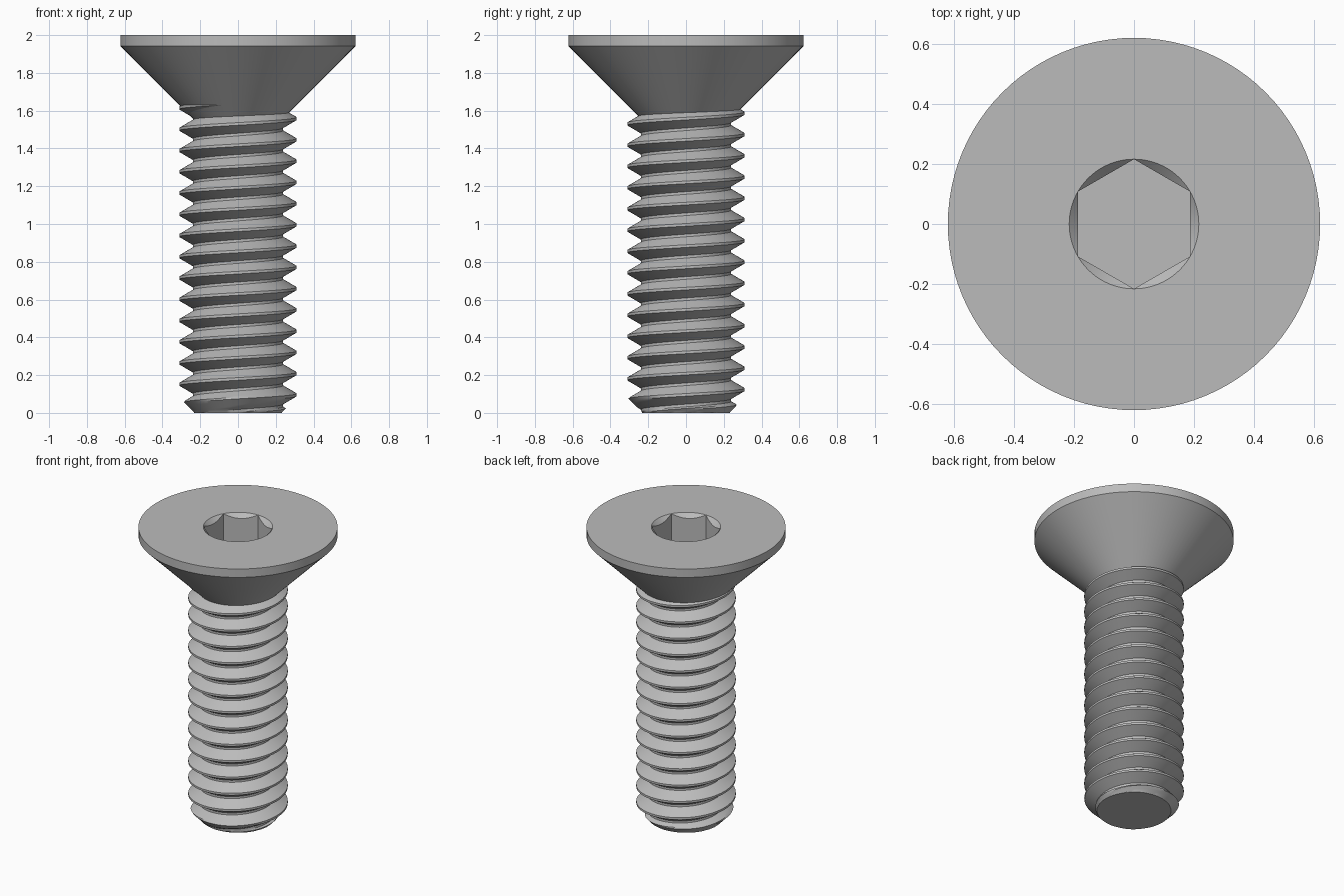
import bpy, bmesh
from math import cos, sin, pi, tau, radians

cube = bpy.data.objects.get("Cube")
if cube:
    bpy.data.objects.remove(cube, do_unlink=True)

STEEL = (0.5, 0.5, 0.5, 1.0)
steel = bpy.data.materials.new("steel_grey")
steel.use_nodes = True
steel.diffuse_color = STEEL
steel.node_tree.nodes["Principled BSDF"].inputs["Base Color"].default_value = STEEL


def finish(name, bm):
    """Turn a bmesh into a smooth-shaded steel object."""
    mesh = bpy.data.meshes.new(name)
    bm.to_mesh(mesh)
    bm.free()
    obj = bpy.data.objects.new(name, mesh)
    bpy.context.collection.objects.link(obj)
    mesh.materials.append(steel)
    bpy.ops.object.select_all(action="DESELECT")
    obj.select_set(True)
    bpy.context.view_layer.objects.active = obj
    bpy.ops.object.shade_smooth_by_angle(angle=radians(25))
    return obj


# Countersunk head with a hexagonal socket, lofted from rings
SEGS = 96
SIDE = SEGS // 6
FLAT = 0.1875
CORNER = FLAT / cos(pi / 6)
TOP, SOCKET_FLOOR = 2.0, 1.71


def circle(r, z):
    return lambda k: (r, z)


def hex_radius(k):
    return FLAT / cos((k % SIDE) / SIDE * pi / 3 - pi / 6)


def socket_lip(k):
    r = hex_radius(k)
    return r, TOP - (CORNER - r)


def socket_base(k):
    return hex_radius(k), SOCKET_FLOOR


bm = bmesh.new()
rings = []
for ring in (circle(0.235, 1.555), circle(0.622, 1.942), circle(0.622, TOP),
             circle(CORNER, TOP), socket_lip, socket_base):
    verts = []
    for k in range(SEGS):
        a = pi / 2 + tau * k / SEGS
        r, z = ring(k)
        verts.append(bm.verts.new((r * cos(a), r * sin(a), z)))
    rings.append(verts)
for low, high in zip(rings, rings[1:]):
    for k in range(SEGS):
        n = (k + 1) % SEGS
        bm.faces.new((low[k], low[n], high[n], high[k]))
bm.faces.new(rings[0][::-1])
bm.faces.new(rings[-1])
bmesh.ops.remove_doubles(bm, verts=bm.verts[:], dist=1e-5)
finish("countersunk_head", bm)

# Threaded shank: a helical sweep of one thread profile
PITCH, CREST, ROOT = 0.1125, 0.311, 0.239
STEPS, TURNS, FLANK = 72, 17, 5
START = 1.558 - 16 * PITCH
TIP = 0.23

flat = PITCH / 16
profile = [(-flat, CREST)]
for f in range(FLANK + 1):
    t = f / FLANK
    profile.append((flat + t * (PITCH / 2 - 2 * flat), CREST + t * (ROOT - CREST)))
for f in range(FLANK + 1):
    t = f / FLANK
    profile.append((PITCH / 2 + flat + t * (PITCH / 2 - 2 * flat), ROOT + t * (CREST - ROOT)))

bm = bmesh.new()
rows = []
for i in range(TURNS * STEPS + 1):
    a = tau * i / STEPS
    row = []
    for rise, r in profile:
        z = START + PITCH * i / STEPS + rise
        r = min(r, TIP + max(z, 0))  # bevelled tip
        row.append(bm.verts.new((r * cos(a), r * sin(a), z)))
    rows.append(row)
for low, high in zip(rows, rows[1:]):
    for j in range(len(profile) - 1):
        bm.faces.new((low[j], high[j], high[j + 1], low[j + 1]))
bmesh.ops.remove_doubles(bm, verts=bm.verts[:], dist=1e-5)

# Flat end of the shank
cut = bmesh.ops.bisect_plane(bm, geom=bm.verts[:] + bm.edges[:] + bm.faces[:], dist=1e-6,
                             plane_co=(0, 0, 0), plane_no=(0, 0, 1), clear_inner=True)
rim = [e for e in cut["geom_cut"] if isinstance(e, bmesh.types.BMEdge)]
cap = bmesh.ops.edgeloop_fill(bm, edges=rim)["faces"]
for face in cap:
    face.normal_update()
    if face.normal.z > 0:
        face.normal_flip()
finish("threaded_shank", bm)
